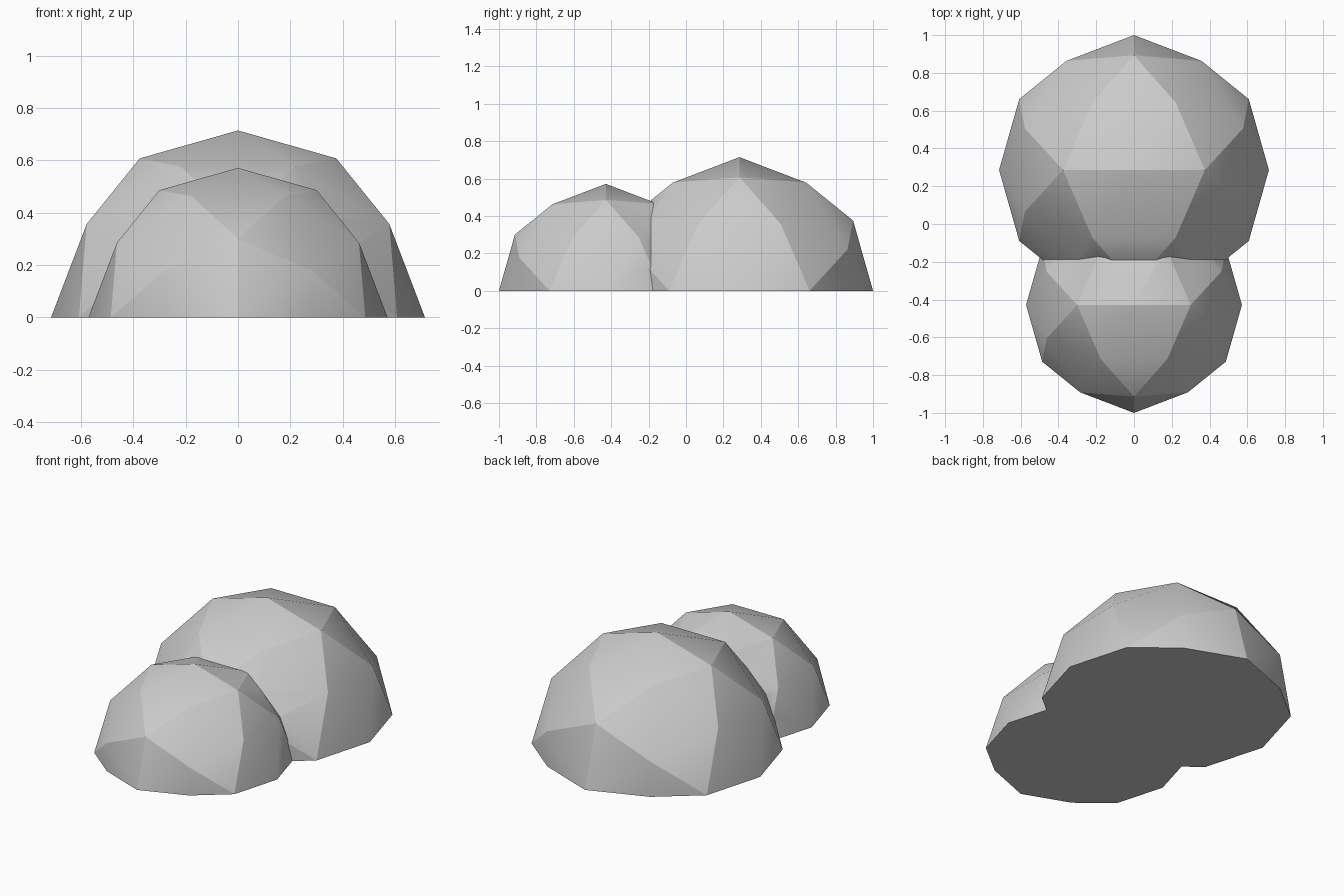
import bpy, bmesh, math
from mathutils import Vector

if "Cube" in bpy.data.objects:
    bpy.data.objects.remove(bpy.data.objects["Cube"])


def faceted_ball(name, radius, y):
    """Icosahedron split once and rounded, with its main edges kept crisp."""
    a, b = 1.0, (1 + math.sqrt(5)) / 2
    bm = bmesh.new()
    corners = []
    for s in (-1, 1):
        for t in (-1, 1):
            for co in ((s * a, 0, t * b), (s * b, t * a, 0), (0, s * b, t * a)):
                corners.append(bm.verts.new(co))
    bmesh.ops.convex_hull(bm, input=bm.verts[:])
    corner_dirs = [v.co.normalized() for v in corners]
    bmesh.ops.subdivide_edges(bm, edges=bm.edges[:], cuts=1, use_grid_fill=True)
    for v in bm.verts:
        v.co.normalize()

    def is_corner(v):
        return any((v.co - d).length < 1e-4 for d in corner_dirs)

    for e in bm.edges:
        e.smooth = not any(is_corner(v) for v in e.verts)
    for v in bm.verts:
        v.co = v.co * radius + Vector((0, y, 0))
    for f in bm.faces:
        f.smooth = True
    bmesh.ops.recalc_face_normals(bm, faces=bm.faces[:])
    mesh = bpy.data.meshes.new(name)
    bm.to_mesh(mesh)
    bm.free()
    obj = bpy.data.objects.new(name, mesh)
    bpy.context.collection.objects.link(obj)
    return obj


# Two lobes merged into one mound
mound = faceted_ball("double_mound", 5 / 7, 2 / 7)
small = faceted_ball("small_lobe", 4 / 7, -3 / 7)
mod = mound.modifiers.new("merge", 'BOOLEAN')
mod.operation = 'UNION'
mod.solver = 'EXACT'
mod.object = small
bpy.context.view_layer.objects.active = mound
mound.select_set(True)
bpy.ops.object.modifier_apply(modifier=mod.name)
bpy.data.objects.remove(small)

# Flat base at ground level
bm = bmesh.new()
bm.from_mesh(mound.data)
bmesh.ops.bisect_plane(bm, geom=bm.verts[:] + bm.edges[:] + bm.faces[:], dist=1e-5,
                       plane_co=(0, 0, 0), plane_no=(0, 0, 1), clear_inner=True)
rim = [e for e in bm.edges if e.is_boundary]
bmesh.ops.edgeloop_fill(bm, edges=rim)
bmesh.ops.recalc_face_normals(bm, faces=bm.faces[:])
bm.to_mesh(mound.data)
bm.free()

# Crisp base rim and valley, on top of the crisp facet edges
bpy.ops.object.shade_smooth_by_angle(angle=math.radians(28), keep_sharp_edges=True)
